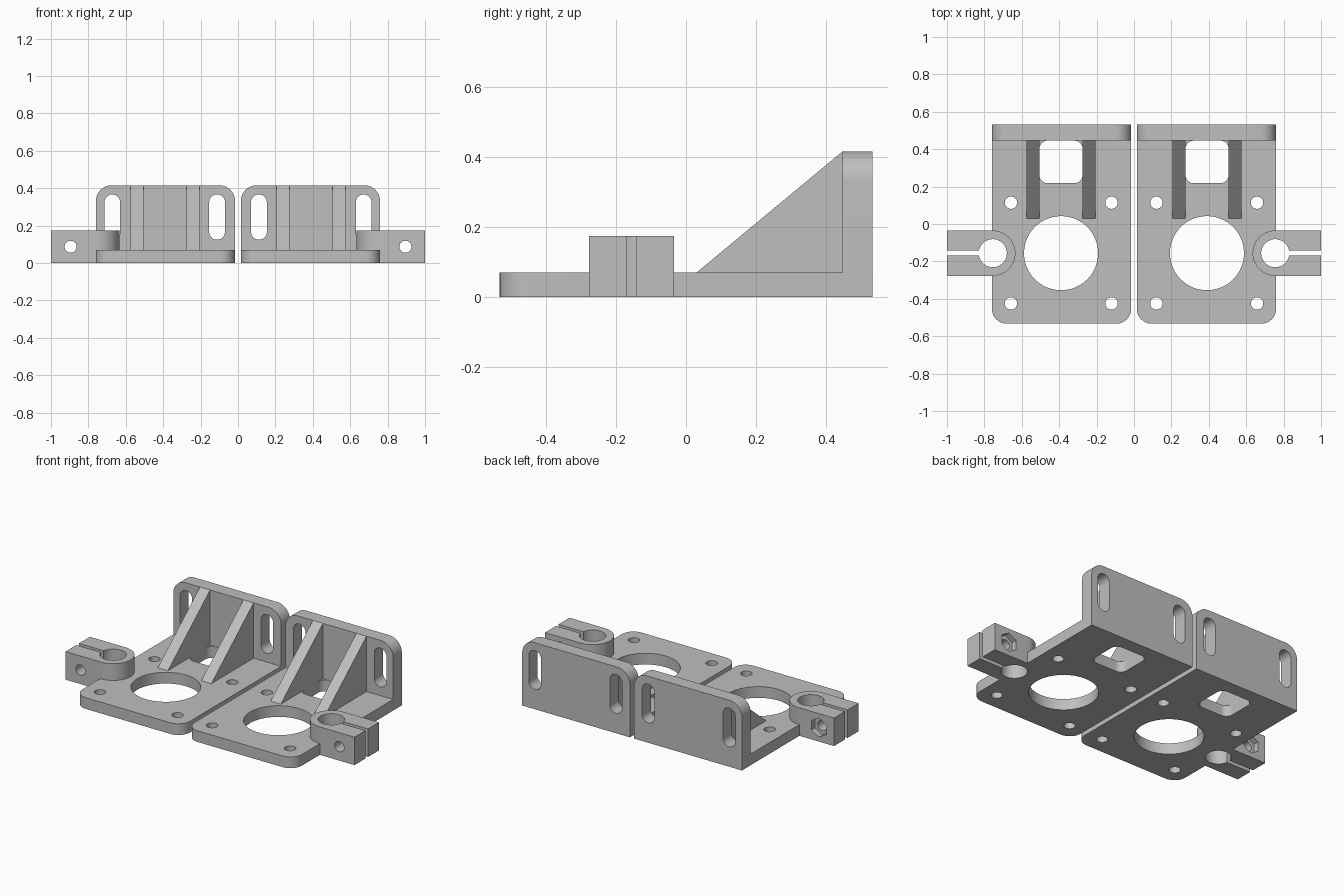
import bpy, bmesh
from math import cos, sin, pi, radians

cube = bpy.data.objects.get("Cube")
if cube:
    bpy.data.objects.remove(cube, do_unlink=True)

grey = bpy.data.materials.new("plain grey")
grey.use_nodes = True
grey.diffuse_color = (0.52, 0.52, 0.52, 1)
grey.node_tree.nodes["Principled BSDF"].inputs["Base Color"].default_value = grey.diffuse_color

AXES = {"x": lambda u, v, w: (w, u, v),
        "y": lambda u, v, w: (u, w, v),
        "z": lambda u, v, w: (u, v, w)}


def arc(cu, cv, r, start, end, steps):
    return [(cu + r * cos(start + (end - start) * i / steps),
             cv + r * sin(start + (end - start) * i / steps)) for i in range(steps + 1)]


def circle(cu, cv, r, sides=48, turn=0):
    return arc(cu, cv, r, turn, turn + 2 * pi, sides)[:-1]


def rounded(u0, u1, v0, v1, low=0, high=0):
    """Rectangle with its lower and upper pairs of corners rounded."""
    pts = []
    corners = [(u1 - high, v1 - high, high), (u0 + high, v1 - high, high),
               (u0 + low, v0 + low, low), (u1 - low, v0 + low, low)]
    for i, (cu, cv, r) in enumerate(corners):
        pts += arc(cu, cv, r, i * pi / 2, (i + 1) * pi / 2, 12) if r else [(cu, cv)]
    return pts


def prism(name, profile, w0, w1, axis="z"):
    """Extrude a closed profile along an axis."""
    bm = bmesh.new()
    place = AXES[axis]
    face = bm.faces.new([bm.verts.new(place(u, v, w0)) for u, v in profile])
    top = bmesh.ops.extrude_face_region(bm, geom=[face])["geom"]
    shift = place(0, 0, w1 - w0)
    bmesh.ops.translate(bm, vec=shift, verts=[g for g in top if isinstance(g, bmesh.types.BMVert)])
    bmesh.ops.remove_doubles(bm, verts=bm.verts, dist=1e-5)
    bmesh.ops.recalc_face_normals(bm, faces=bm.faces)
    mesh = bpy.data.meshes.new(name)
    bm.to_mesh(mesh)
    bm.free()
    mesh.materials.append(grey)
    obj = bpy.data.objects.new(name, mesh)
    bpy.context.collection.objects.link(obj)
    return obj


def select(obj):
    bpy.ops.object.select_all(action="DESELECT")
    obj.select_set(True)
    bpy.context.view_layer.objects.active = obj


def cut(obj, profile, w0, w1, axis="z"):
    """Remove a prism from a part."""
    tool = prism("cutter", profile, w0, w1, axis)
    tool.hide_render = True
    mod = obj.modifiers.new("cut", "BOOLEAN")
    mod.operation, mod.solver, mod.object = "DIFFERENCE", "EXACT", tool
    select(obj)
    bpy.ops.object.modifier_apply(modifier=mod.name)
    bpy.data.objects.remove(tool, do_unlink=True)


def finish(obj):
    """Mirror to the other bracket and keep hard edges crisp."""
    mod = obj.modifiers.new("mirror", "MIRROR")
    mod.use_mirror_merge = False
    select(obj)
    bpy.ops.object.modifier_apply(modifier=mod.name)
    bpy.ops.object.shade_smooth_by_angle(angle=radians(30))


# Main dimensions
INNER, OUTER, MID = 0.015, 0.76, 0.39
FRONT, BACK, WALL = -0.533, 0.533, 0.447
THICK, HEIGHT = 0.07, 0.416
HOLE_Y = -0.156
CLAMP_X, CLAMP_R, CLAMP_H = 0.755, 0.121, 0.175

# Base plate with motor opening, window, screw holes and rod hole
plate = prism("base_plate", rounded(INNER, OUTER, FRONT, WALL, low=0.08), 0, THICK)
cut(plate, circle(MID, HOLE_Y, 0.198, 72), -1, 1)
cut(plate, rounded(0.275, 0.506, 0.218, WALL - 0.001, 0.045, 0.045), -1, 1)
for x in (0.12, 0.658):
    for y in (-0.425, 0.114):
        cut(plate, circle(x, y, 0.033, 32), -1, 1)
cut(plate, circle(CLAMP_X, HOLE_Y, 0.075), -1, 1)

# Upright back wall with two adjustment slots
wall = prism("back_wall", rounded(INNER, OUTER, 0, HEIGHT, high=0.085), WALL, BACK, "y")
for x in (0.112, 0.672):
    cut(wall, rounded(x - 0.042, x + 0.042, 0.125, 0.367, 0.0415, 0.0415), 0, 1, "y")

# Triangular gussets
gussets = []
for name, x in (("inner_gusset", 0.205), ("outer_gusset", 0.506)):
    gussets.append(prism(name, [(0.03, THICK), (WALL, THICK), (WALL, HEIGHT)], x, x + 0.07, "x"))

# Split rod clamp with a bolt hole and hexagonal nut pocket
outline = arc(CLAMP_X, HOLE_Y, CLAMP_R, pi / 2, 3 * pi / 2, 36)
outline += [(1, HOLE_Y - CLAMP_R), (1, HOLE_Y + CLAMP_R)]
clamp = prism("rod_clamp", outline, 0, CLAMP_H)
cut(clamp, circle(CLAMP_X, HOLE_Y, 0.075), -1, 1)
cut(clamp, rounded(CLAMP_X, 1.1, HOLE_Y - 0.013, HOLE_Y + 0.013), -1, 1)
cut(clamp, circle(0.895, CLAMP_H / 2, 0.032, 32), -1, 1, "y")
cut(clamp, circle(0.895, CLAMP_H / 2, 0.06, 6, pi / 6), HOLE_Y + CLAMP_R - 0.035, 1, "y")

for part in [plate, wall, clamp] + gussets:
    finish(part)
